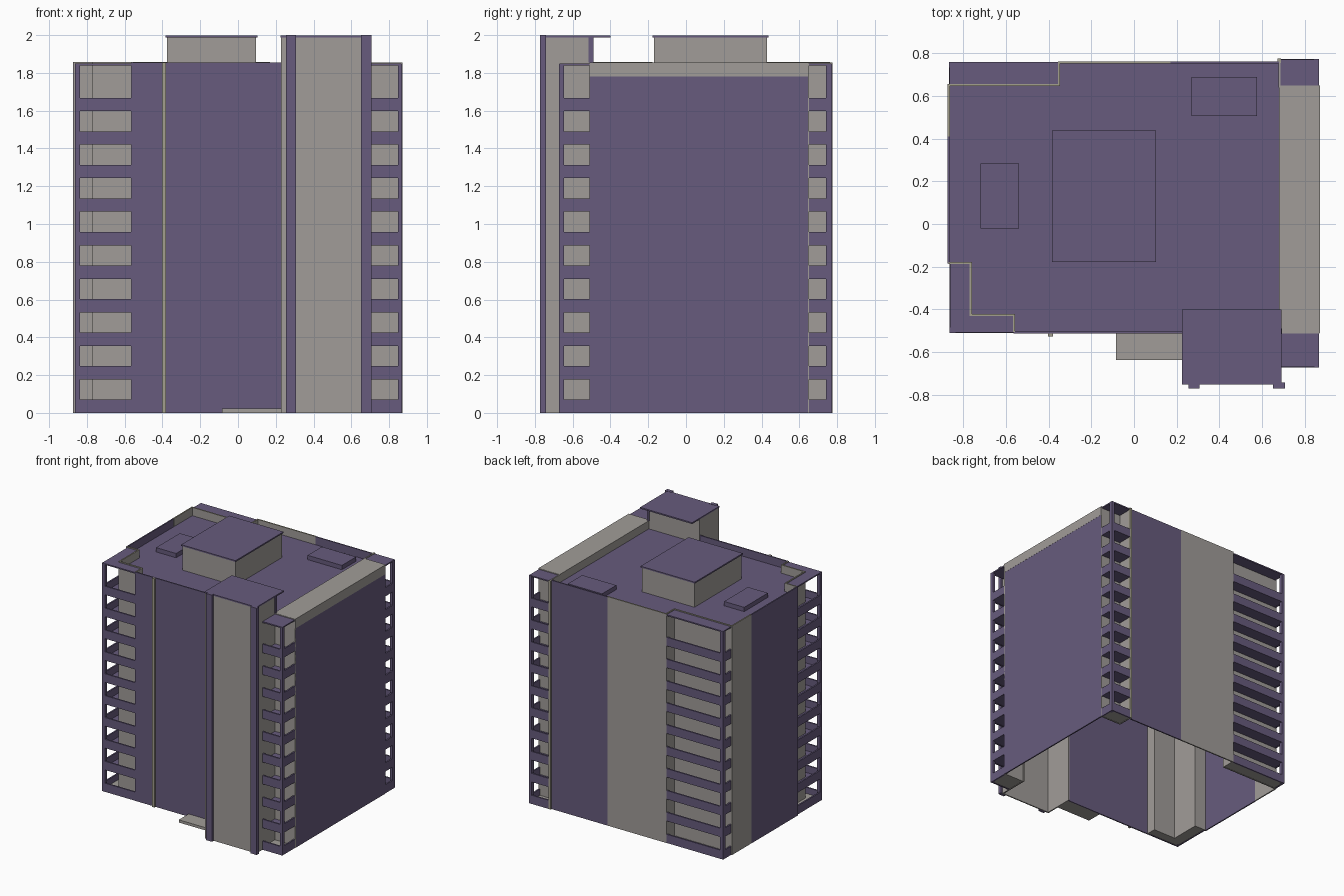
import bpy, bmesh

if "Cube" in bpy.data.objects:
    bpy.data.objects.remove(bpy.data.objects["Cube"])

def material(name, rgb):
    m = bpy.data.materials.new(name)
    m.diffuse_color = (*rgb, 1)
    m.use_nodes = True
    m.node_tree.nodes["Principled BSDF"].inputs["Base Color"].default_value = m.diffuse_color
    return m

PURPLE = material("muted purple", (0.135, 0.105, 0.205))
GREY = material("warm grey", (0.355, 0.335, 0.315))
BEIGE = material("beige trim", (0.37, 0.35, 0.27))

TOP, ROOF, T = 1.855, 1.79, 0.01        # parapet top, roof deck, wall thickness
STEP, FLOORS = 0.1775, 10

def finish(name, bm, mat):
    bmesh.ops.recalc_face_normals(bm, faces=bm.faces)
    me = bpy.data.meshes.new(name)
    bm.to_mesh(me)
    bm.free()
    me.materials.append(mat)
    ob = bpy.data.objects.new(name, me)
    bpy.context.collection.objects.link(ob)
    return ob

def boxes(name, mat, items):
    """One object made of boxes (x0, x1, y0, y1, z0, z1)."""
    bm = bmesh.new()
    for x0, x1, y0, y1, z0, z1 in items:
        vs = bmesh.ops.create_cube(bm, size=1)["verts"]
        for v in vs:
            v.co.x = x1 if v.co.x > 0 else x0
            v.co.y = y1 if v.co.y > 0 else y0
            v.co.z = z1 if v.co.z > 0 else z0
    return finish(name, bm, mat)

def wall(name, mat, pts, z0=0.0, z1=TOP):
    """Thin walls along an axis-aligned polyline."""
    h = T / 2
    boxes(name, mat, [(min(a[0], b[0]) - h, max(a[0], b[0]) + h,
                       min(a[1], b[1]) - h, max(a[1], b[1]) + h, z0, z1)
                      for a, b in zip(pts, pts[1:])])

# Main walls, purple panels
wall("front_wall", PURPLE, [(-0.56, -0.507), (0.23, -0.507)])
wall("right_wall", PURPLE, [(0.865, -0.505), (0.865, 0.64)])
wall("back_wall_purple", PURPLE, [(0.175, 0.757), (0.675, 0.757)])
wall("left_wall_purple", PURPLE, [(-0.869, -0.18), (-0.869, 0.405)])

# Main walls, grey panels and recessed walls behind the balconies
front_left = [(-0.865, -0.182), (-0.765, -0.182), (-0.765, -0.427),
              (-0.562, -0.427), (-0.562, -0.50)]
back_left = [(-0.868, 0.415), (-0.868, 0.652), (-0.352, 0.652),
             (-0.352, 0.757), (0.165, 0.757)]
wall("front_left_recess_wall", GREY, front_left)
wall("back_left_recess_wall", GREY, back_left)
wall("back_right_recess_wall", GREY, [(0.682, 0.755), (0.682, 0.645), (0.865, 0.645)])
wall("front_right_recess_wall", GREY, [(0.685, -0.507), (0.865, -0.507)])

# Beige cap along the grey parapets, and vertical trim strips
wall("front_left_parapet_cap", BEIGE, front_left, TOP, TOP + 0.002)
wall("back_left_parapet_cap", BEIGE, back_left, TOP, TOP + 0.002)
boxes("vertical_trim", BEIGE, [(-0.402, -0.38, -0.527, -0.508, 0, TOP),
                               (0.672, 0.69, 0.755, 0.775, 0, TOP)])

# Roof deck following the stepped outline
outline = [(-0.765, -0.427), (-0.562, -0.427), (-0.562, -0.507), (0.682, -0.507),
           (0.682, 0.757), (-0.352, 0.757), (-0.352, 0.652), (-0.868, 0.652),
           (-0.868, -0.182), (-0.765, -0.182)]
bm = bmesh.new()
f = bm.faces.new([bm.verts.new((x, y, ROOF - 0.01)) for x, y in outline])
ext = bmesh.ops.extrude_face_region(bm, geom=[f])["geom"]
bmesh.ops.translate(bm, vec=(0, 0, 0.01),
                    verts=[v for v in ext if isinstance(v, bmesh.types.BMVert)])
finish("roof_deck", bm, PURPLE)
boxes("raised_roof_strip", GREY, [(0.68, 0.871, -0.51, 0.648, ROOF - 0.01, TOP + 0.001)])

# Corner balconies: slabs, railing bands, corner post, cover, ground step
def balcony(name, x0, x1, y0, y1, sx, sy, px, py, slabs):
    """sx, sy: outward direction. px, py: post size. slabs: floor rectangles."""
    ox = x1 if sx > 0 else x0
    oy = y1 if sy > 0 else y0
    t = 0.012
    bx = sorted((ox, ox - sx * t))
    by = sorted((oy, oy - sy * t))
    bands, floors = [], []
    for i in range(FLOORS):
        z = i * STEP
        bands += [(x0, x1, *by, z, z + 0.07), (*bx, y0, y1, z, z + 0.07)]
        if i:
            floors += [(*s, z + 0.002, z + 0.012) for s in slabs]
    boxes(name + "_railings", PURPLE, bands)
    boxes(name + "_floors", PURPLE, floors)
    boxes(name + "_ground_step", GREY, [(*s, 0.002, 0.02) for s in slabs])
    boxes(name + "_cover", PURPLE, [(*s, 1.84, 1.85) for s in slabs])
    boxes(name + "_post", PURPLE, [(*sorted((ox, ox - sx * px)),
                                    *sorted((oy, oy - sy * py)), 0, 1.848)])

balcony("front_left_balcony", -0.864, -0.562, -0.511, -0.182, -1, -1, 0.027, 0.027,
        [(-0.862, -0.765, -0.509, -0.182), (-0.765, -0.562, -0.509, -0.427)])
balcony("back_left_balcony", -0.866, -0.352, 0.652, 0.76, -1, 1, 0.027, 0.027,
        [(-0.864, -0.352, 0.652, 0.758)])
balcony("front_right_balcony", 0.69, 0.868, -0.672, -0.51, 1, -1, 0.022, 0.027,
        [(0.69, 0.866, -0.67, -0.51)])
balcony("back_right_balcony", 0.684, 0.868, 0.64, 0.773, 1, 1, 0.025, 0.032,
        [(0.684, 0.866, 0.645, 0.771)])

# Stair tower at the front
wall("tower_walls", GREY, [(0.232, -0.50), (0.232, -0.745), (0.685, -0.745),
                           (0.685, -0.50)], 0, 1.988)
wall("tower_back_wall", GREY, [(0.232, -0.50), (0.685, -0.50)], ROOF, 1.988)
boxes("tower_columns", PURPLE, [(0.255, 0.307, -0.772, -0.742, 0, 2.0),
                                (0.652, 0.708, -0.772, -0.742, 0, 2.0)])
boxes("tower_back_post", PURPLE, [(0.675, 0.693, -0.515, -0.49, TOP, 1.99)])
boxes("tower_roof", PURPLE, [(0.225, 0.692, -0.752, -0.40, 1.987, 1.998)])
boxes("entrance_step", GREY, [(-0.085, 0.228, -0.637, -0.51, 0, 0.022)])

# Rooftop plant room and low hatches
boxes("plant_room", GREY, [(-0.377, 0.095, -0.17, 0.43, ROOF, 1.988)])
boxes("plant_room_roof", PURPLE, [(-0.385, 0.102, -0.178, 0.437, 1.987, 1.998)])
boxes("roof_hatches", PURPLE, [(-0.72, -0.54, -0.022, 0.283, ROOF, ROOF + 0.035),
                               (0.27, 0.577, 0.507, 0.69, ROOF, ROOF + 0.035)])
